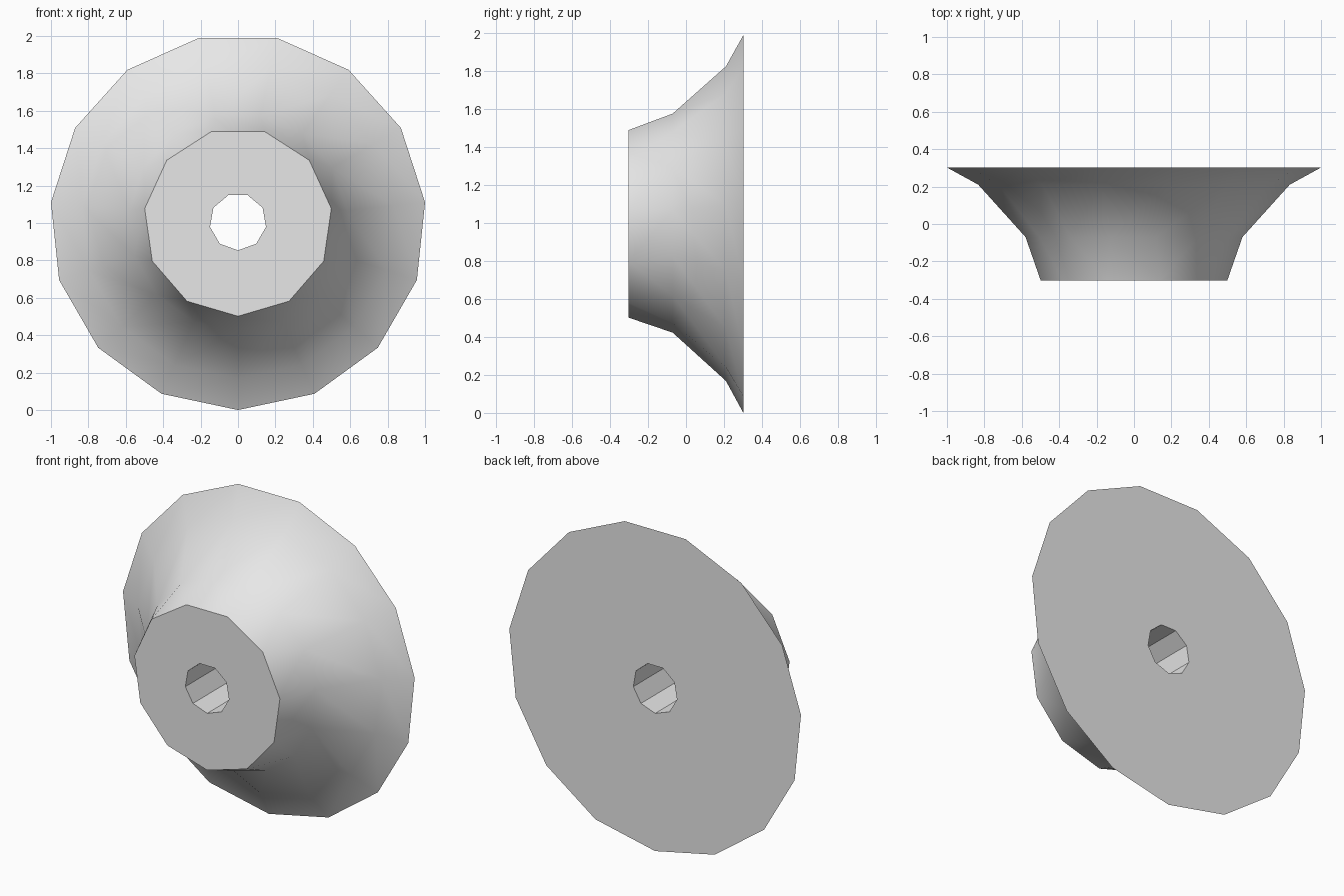
import bpy, bmesh
from math import sin, cos, pi, tau

cube = bpy.data.objects.get("Cube")
if cube:
    bpy.data.objects.remove(cube)

CENTRE_Z = 1.0055
DEPTH = 0.302
bm = bmesh.new()


def ring(sides, radius, y, vertex_up=False):
    """Polygon in the xz plane: list of (angle, vertex), starting at a bottom or top corner."""
    turn = (sides // 2 + 0.5) * tau / sides - pi if vertex_up else 0
    result = []
    for i in range(sides):
        a = i * tau / sides + turn
        v = bm.verts.new((radius * sin(a), y, CENTRE_Z - radius * cos(a)))
        result.append((a, v))
    return result


def bridge(a, b, smooth):
    """Zip two rings of any side count together with triangles, by angle."""
    def at(r, k):
        return r[k % len(r)][0] + tau * (k // len(r)), r[k % len(r)][1]
    i = j = 0
    while i < len(a) or j < len(b):
        next_a, next_b = at(a, i + 1), at(b, j + 1)
        take_a = j >= len(b) or (i < len(a) and next_a[0] <= next_b[0])
        tip = next_a[1] if take_a else next_b[1]
        face = bm.faces.new((at(a, i)[1], at(b, j)[1], tip))
        face.smooth = smooth
        if take_a:
            i += 1
        else:
            j += 1


# Rings from the small front cap to the wide back rim
front = ring(11, 0.504, -DEPTH)
waist = ring(15, 0.583, -0.07, vertex_up=True)
flare = ring(15, 0.837, 0.21, vertex_up=True)
rim = ring(15, 1.0055, DEPTH)

# Flared side
bridge(front, waist, True)
bridge(waist, flare, True)
bridge(flare, rim, True)

# Flat caps around the bore, and the faceted bore itself
bore_front = ring(9, 0.152, -DEPTH, vertex_up=True)
bore_back = ring(9, 0.152, DEPTH, vertex_up=True)
bridge(front, bore_front, False)
bridge(rim, bore_back, False)
bridge(bore_front, bore_back, False)
bmesh.ops.recalc_face_normals(bm, faces=bm.faces)

# Merge the flat triangles of the caps and bore walls
flat_edges = [e for e in bm.edges if len(e.link_faces) == 2
              and not any(f.smooth for f in e.link_faces)
              and e.calc_face_angle() < 0.01
              and all(abs(f.normal.y) < 0.5 for f in e.link_faces)]
bmesh.ops.dissolve_edges(bm, edges=flat_edges, use_verts=False)

# Crisp edges where the side or bore meets a cap
for e in bm.edges:
    if any(not f.smooth for f in e.link_faces):
        e.smooth = False

mesh = bpy.data.meshes.new("flared_hub")
bm.to_mesh(mesh)
bm.free()

# Single grey finish
grey = bpy.data.materials.new("plain_grey")
grey.use_nodes = True
colour = (0.8, 0.8, 0.8, 1)
grey.diffuse_color = colour
grey.node_tree.nodes["Principled BSDF"].inputs["Base Color"].default_value = colour
mesh.materials.append(grey)

hub = bpy.data.objects.new("flared_hub", mesh)
bpy.context.collection.objects.link(hub)
